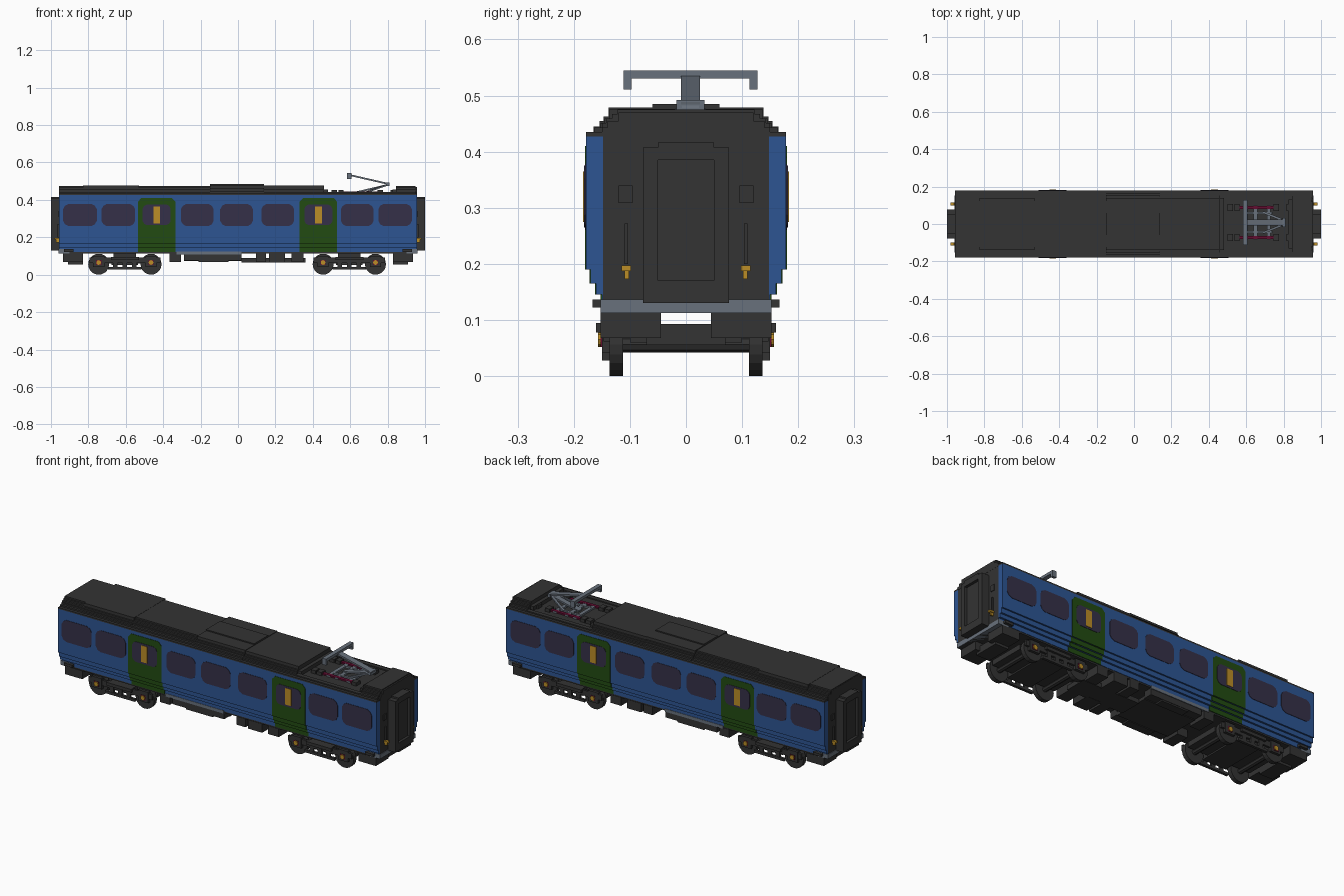
import bpy, bmesh, math
from mathutils import Matrix, Vector

cube = bpy.data.objects.get("Cube")
if cube:
    bpy.data.objects.remove(cube, do_unlink=True)


def material(name, r, g, b):
    m = bpy.data.materials.new(name)
    m.use_nodes = True
    m.diffuse_color = (r, g, b, 1)
    m.node_tree.nodes["Principled BSDF"].inputs["Base Color"].default_value = (r, g, b, 1)
    return m


BLUE = material("body blue", .026, .09, .29)
DARK = material("dark grey", .033, .033, .033)
GREY = material("steel grey", .14, .165, .2)
GREEN = material("door green", .016, .07, .006)
GLASS = material("window glass", .035, .03, .065)
YELLOW = material("amber yellow", .5, .27, .02)
RED = material("dark red", .12, .004, .03)


def finish(name, bm, mat):
    bmesh.ops.recalc_face_normals(bm, faces=bm.faces[:])
    me = bpy.data.meshes.new(name)
    bm.to_mesh(me)
    bm.free()
    me.materials.append(mat)
    ob = bpy.data.objects.new(name, me)
    bpy.context.collection.objects.link(ob)
    return ob


def prism(name, pts, axis, a, b, mat):
    """Extrude a 2D outline along x (points are y, z) or y (points are x, z)."""
    bm = bmesh.new()
    place = (lambda p: (a, p[0], p[1])) if axis == "x" else (lambda p: (p[0], a, p[1]))
    face = bm.faces.new([bm.verts.new(place(p)) for p in pts])
    ext = bmesh.ops.extrude_face_region(bm, geom=[face])["geom"]
    move = Vector((b - a, 0, 0)) if axis == "x" else Vector((0, b - a, 0))
    bmesh.ops.translate(bm, vec=move, verts=[v for v in ext if isinstance(v, bmesh.types.BMVert)])
    return finish(name, bm, mat)


def box(name, x0, x1, y0, y1, z0, z1, mat):
    return prism(name, [(x0, z0), (x1, z0), (x1, z1), (x0, z1)], "y", y0, y1, mat)


def side_boxes(name, x0, x1, y0, y1, z0, z1, mat):
    for side, s in (("left", 1), ("right", -1)):
        box(f"{name}_{side}", x0, x1, s * y0, s * y1, z0, z1, mat)


def rounded(x0, x1, z0, z1, c):
    h = c * .35
    return [(x0 + c, z0), (x1 - c, z0), (x1 - h, z0 + h), (x1, z0 + c),
            (x1, z1 - c), (x1 - h, z1 - h), (x1 - c, z1), (x0 + c, z1),
            (x0 + h, z1 - h), (x0, z1 - c), (x0, z0 + c), (x0 + h, z0 + h)]


def cylinder(name, x, y, z, r, depth, sides, mat):
    bm = bmesh.new()
    bmesh.ops.create_cone(bm, cap_ends=True, segments=sides, radius1=r, radius2=r, depth=depth,
                          matrix=Matrix.Translation((x, y, z)) @ Matrix.Rotation(math.pi / 2, 4, "X"))
    return finish(name, bm, mat)


def bar(name, p, q, width, height, mat):
    p, q = Vector(p), Vector(q)
    bm = bmesh.new()
    rot = (q - p).to_track_quat("X", "Z").to_matrix().to_4x4()
    size = Matrix.Diagonal(((q - p).length, width, height, 1))
    bmesh.ops.create_cube(bm, size=1, matrix=Matrix.Translation((p + q) / 2) @ rot @ size)
    return finish(name, bm, mat)


def stepped(steps):
    """Symmetric staircase outline from (z, half width) pairs, bottom to top."""
    half = []
    for (z, y), (z2, _) in zip(steps, steps[1:]):
        half += [(y, z), (y, z2)]
    return half + [(-y, z) for y, z in reversed(half)]


# Body core, stepped side shells and roof gutter
END = .957
SIDE = [(.12, .150), (.145, .160), (.165, .170), (.19, .178), (.427, 0)]
prism("body_core", stepped([(.112, .148), (.427, 0)]), "x", -END, END, DARK)
for s in (1, -1):
    outline = [(s * .1481, .12)]
    for (z, y), (z2, _) in zip(SIDE, SIDE[1:]):
        outline += [(s * y, z), (s * y, z2)]
    outline.append((s * .1481, .427))
    prism("side_shell", outline, "x", -END, END, BLUE)
box("roof_gutter", -END, END, -.178, .178, .427, .435, DARK)

# Roof sections around the open equipment well
ROOF = [(.435, .163), (.443, .15), (.451, .143), (.459, .132), (.467, .122), (.475, 0)]
WIDE = [(.435, .163), (.443, .152), (.451, .145), (.459, .136), (.476, 0)]
for x0, x1, shape in ((-END, -.83, ROOF), (-.83, -.53, WIDE), (-.53, -.15, ROOF),
                      (.14, .46, WIDE), (.845, .95, ROOF)):
    prism("roof_section", stepped(shape), "x", x0, x1, DARK)
prism("roof_raised_section", stepped([(.435, .165), (.445, .154), (.455, .147), (.463, .138),
                                      (.479, .06), (.485, 0)]), "x", -.15, .14, DARK)
side_boxes("well_edge", .46, .845, .14, .163, .435, .441, DARK)
box("well_front_step", .46, .48, -.14, .14, .435, .455, DARK)
box("well_rear_step", .825, .845, -.13, .13, .435, .455, DARK)

# Windows and doors on both sides
WINDOWS = [(-.935, -.755), (-.73, -.55), (-.305, -.13), (-.095, .08), (.125, .3), (.55, .725), (.75, .93)]
for s in (1, -1):
    for x0, x1 in WINDOWS:
        prism("window", rounded(x0, x1, .26, .378, .028), "y", s * .176, s * .180, GLASS)
    for cx in (-.435, .43):
        x0, x1 = cx - .1, cx + .1
        prism("door", [(x0, .19), (x1, .19), (x1, .39), (x1 - .018, .41), (x0 + .018, .41), (x0, .39)],
              "y", s * .17, s * .180, GREEN)
        for (z, y), (z2, _) in zip(SIDE[:3], SIDE[1:]):
            box("door_sill", x0, x1, s * .145, s * (y + .002), z, z2, GREEN)
        prism("door_window", rounded(cx - .075, cx + .075, .265, .375, .022), "y", s * .179, s * .182, GLASS)
        box("door_light_panel", cx - .018, cx + .018, s * .181, s * .184, .275, .365, YELLOW)

# Ends: gangway with recessed panel, beam, lamps and fittings
for e in (1, -1):
    bm = bmesh.new()
    outline = [(-.077, .13), (.077, .13), (.077, .407), (.05, .407), (.05, .416),
               (-.05, .416), (-.05, .407), (-.077, .407)]
    prism("gangway_frame", outline, "x", e * .95, e * .985, DARK)
    for y0, y1, z0, z1 in ((-.077, -.05, .13, .407), (.05, .077, .13, .407),
                           (-.05, .05, .13, .17), (-.05, .05, .385, .416)):
        box("gangway_rim", e * .985, e, y0, y1, z0, z1, DARK)
    bm.free()
    prism("end_roof_panel", stepped([(.427, .15), (.443, .14), (.455, .12), (.47, 0)]),
          "x", e * .93, e * .958, DARK)
    box("buffer_beam", e * .9, e * .96, -.152, .152, .112, .136, GREY)
    side_boxes("beam_step", e * .88, e * .93, .15, .167, .122, .136, DARK)
    side_boxes("end_socket", e * .955, e * .961, .095, .12, .308, .34, DARK)
    side_boxes("end_handrail", e * .955, e * .966, .103, .11, .2, .272, DARK)
    side_boxes("lamp_bracket", e * .955, e * .972, .102, .11, .173, .188, YELLOW)
    side_boxes("lamp", e * .955, e * .98, .098, .115, .187, .197, YELLOW)
    # End equipment under the floor
    side_boxes("end_underbox", e * .83, e * .935, .045, .152, .068, .113, DARK)
    box("end_under_tray", e * .83, e * .91, -.07, .07, .055, .093, DARK)

# Bogies
for cx in (-.605, .595):
    box("bogie_bolster", cx - .07, cx + .07, -.135, .135, .052, .093, DARK)
    box("bogie_crossbeam", cx - .19, cx + .19, -.1, .1, .06, .088, DARK)
    side_boxes("bogie_pivot", cx - .06, cx + .06, .045, .1, .09, .114, DARK)
    side_boxes("bogie_side_frame", cx - .19, cx + .19, .136, .147, .062, .092, DARK)
    side_boxes("bogie_lower_beam", cx - .09, cx + .09, .136, .15, .028, .042, DARK)
    side_boxes("bogie_spring_plate", cx - .075, cx + .075, .136, .16, .078, .095, DARK)
    for dx in (-.05, 0, .05):
        side_boxes("bogie_damper", cx + dx - .012, cx + dx + .012, .138, .149, .04, .08, DARK)
    for wx in (cx - .14, cx + .14):
        cylinder("axle", wx, 0, .056, .014, .23, 8, DARK)
        side_boxes("axle_box", wx - .03, wx + .03, .136, .15, .042, .1, DARK)
        side_boxes("axle_red_pad", wx - .014, wx + .014, .149, .152, .052, .078, RED)
        for s in (1, -1):
            cylinder("wheel", wx, s * .124, .056, .056, .024, 20, DARK)
            cylinder("axle_cap", wx, s * .15, .065, .013, .014, 8, YELLOW)

# Equipment under the middle of the floor
for x0, x1, z0 in ((-.365, -.305, .068), (.095, .15, .068), (.165, .25, .065), (.285, .35, .068)):
    side_boxes("under_box", x0, x1, .045, .15, z0, .113, DARK)
side_boxes("long_under_box", -.29, .02, .1, .148, .076, .113, DARK)
side_boxes("long_under_box_foot", -.21, -.05, .1, .146, .068, .077, DARK)
side_boxes("under_box_trim", -.33, .02, .14, .152, .108, .124, GREY)
box("centre_tray", -.29, .02, -.1, .1, .072, .09, DARK)
box("centre_spine", .02, .36, -.06, .06, .066, .09, DARK)

# Pantograph on the well floor
Y = .008
for s in (1, -1):
    y = Y + s * .08
    box("insulator_rail", .56, .77, y - .009, y + .009, .438, .446, RED)
    for x in (.515, .55, .76, .83):
        box("insulator_foot", x - .014, x + .014, y - .018, y + .018, .435, .453, DARK)
    bar("lower_strut", (.69, Y + s * .055, .442), (.79, Y + s * .015, .478), .012, .008, GREY)
    box("collector_horn", .583, .607, Y + s * .105, Y + s * .119, .511, .532, GREY)
    box("base_side", .6, .74, Y + s * .045, Y + s * .057, .436, .446, GREY)
for x in (.6, .65, .72):
    box("base_crossbar", x - .01, x + .01, Y - .09, Y + .09, .436, .445, GREY)
bar("lower_arm", (.63, Y, .44), (.81, Y, .482), .03, .009, GREY)
bar("upper_arm", (.6, Y, .532), (.81, Y, .484), .034, .009, GREY)
box("arm_joint", .795, .81, Y - .025, Y + .025, .474, .492, GREY)
box("collector_bar", .583, .607, Y - .119, Y + .119, .53, .545, GREY)
